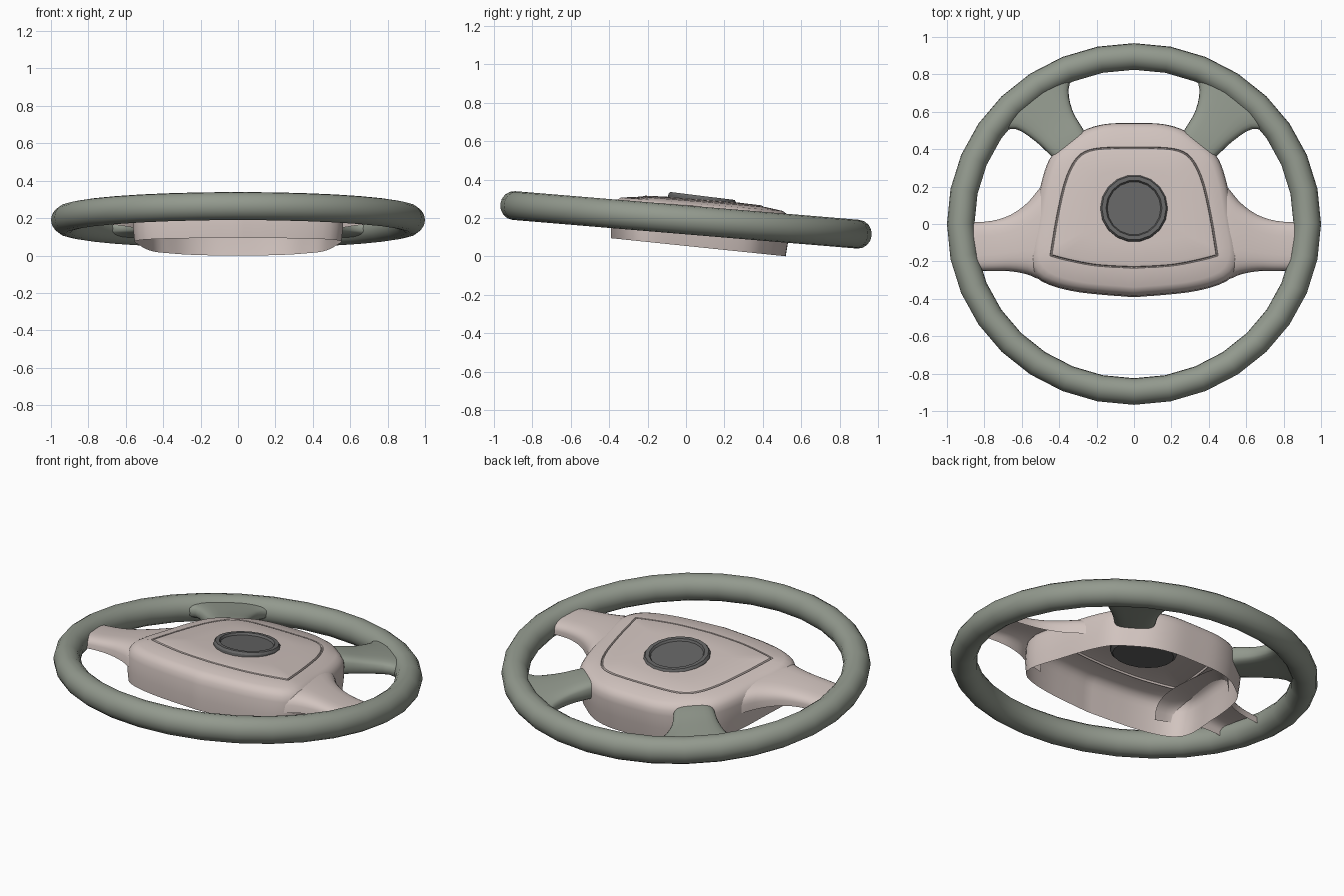
import bpy, bmesh
from math import sin, cos, pi, atan2, hypot
from mathutils import Matrix

if "Cube" in bpy.data.objects:
    bpy.data.objects.remove(bpy.data.objects["Cube"])

# whole wheel leans gently towards the back
TILT = Matrix.Translation((0, 0, 0.19)) @ Matrix.Rotation(-0.083, 4, 'X')


def material(name, rgb):
    m = bpy.data.materials.new(name)
    m.diffuse_color = (*rgb, 1)
    m.use_nodes = True
    m.node_tree.nodes["Principled BSDF"].inputs["Base Color"].default_value = m.diffuse_color
    return m


GREEN = material("grey_green", (0.29, 0.32, 0.27))
PINK = material("pale_pink", (0.64, 0.55, 0.52))
DARK = material("dark_grey", (0.13, 0.13, 0.13))


def loft(name, rings, mat, closed=True, loop=False, cap_start=False, cap_end=False, xf=None, angle=0.7):
    """Skin a list of equal-length rings and place the result in the tilted frame."""
    bm = bmesh.new()
    vs = [[bm.verts.new(p) for p in r] for r in rings]
    n, k = len(rings[0]), len(rings)
    for i in range(k if loop else k - 1):
        a, b = vs[i], vs[(i + 1) % k]
        for j in range(n if closed else n - 1):
            q = (j + 1) % n
            bm.faces.new((a[j], a[q], b[q], b[j]))
    if cap_start:
        bm.faces.new(vs[0][::-1])
    if cap_end:
        bm.faces.new(vs[-1])
    bmesh.ops.recalc_face_normals(bm, faces=bm.faces)
    bm.transform(TILT @ (xf or Matrix()))
    me = bpy.data.meshes.new(name)
    bm.to_mesh(me)
    bm.free()
    ob = bpy.data.objects.new(name, me)
    me.materials.append(mat)
    bpy.context.collection.objects.link(ob)
    bpy.ops.object.select_all(action='DESELECT')
    ob.select_set(True)
    bpy.context.view_layer.objects.active = ob
    bpy.ops.object.shade_smooth_by_angle(angle=angle)
    return ob


def catmull(pts, steps=8):
    out = []
    for i in range(len(pts) - 1):
        p0, p1, p2 = pts[max(i - 1, 0)], pts[i], pts[i + 1]
        p3 = pts[min(i + 2, len(pts) - 1)]
        for s in range(steps):
            t = s / steps
            out.append(tuple(0.5 * (2 * b + (c - a) * t + (2 * a - 5 * b + 4 * c - d) * t * t
                                    + (3 * b - a - 3 * c + d) * t ** 3)
                             for a, b, c, d in zip(p0, p1, p2, p3)))
    return out + [tuple(pts[-1])]


CY = 0.08   # centre of the hub outlines


def radius_fn(half):
    """Radius around the hub centre as a function of angle from +y, mirrored in x."""
    pol = [(atan2(x, y - CY), hypot(x, y - CY)) for x, y in catmull(half)]

    def f(a):
        for (a0, r0), (a1, r1) in zip(pol, pol[1:]):
            if a <= a1:
                return r0 + (r1 - r0) * max(0, a - a0) / max(a1 - a0, 1e-6)
        return pol[-1][1]
    return f


# rim
R, r = 0.9265, 0.0735
rim = [[((R + r * cos(b)) * cos(a), 0.97 * (R + r * cos(b)) * sin(a), 0.075 * sin(b))
        for b in (2 * pi * j / 16 for j in range(16))]
       for a in (2 * pi * i / 32 for i in range(32))]
loft("rim", rim, GREEN, loop=True)

# hub shell, open underneath, with grooved centre panel
body = radius_fn([(0, .54), (.15, .535), (.27, .5), (.37, .43), (.45, .35), (.50, .2), (.535, 0),
                  (.56, -.15), (.55, -.24), (.48, -.31), (.3, -.36), (0, -.388)])
panel = radius_fn([(0, .4), (.18, .395), (.27, .37), (.325, .31), (.37, .2), (.41, .02), (.435, -.13),
                   (.443, -.172), (.425, -.18), (.35, -.2), (.2, -.228), (0, -.24)])
N = 96


def ring(fn, scale, w, slope=0.0):
    out = []
    for i in range(N):
        a = 2 * pi * i / N
        d = fn(min(a, 2 * pi - a)) * scale
        y = CY + d * cos(a)
        out.append((d * sin(a), y, w + slope * y))
    return out


hub = [ring(body, .985, -.135, -.02), ring(body, 1, -.06), ring(body, 1, .02), ring(body, .99, .05),
       ring(body, .96, .073), ring(body, .91, .088), ring(panel, 1.04, .1), ring(panel, 1.018, .101),
       ring(panel, 1.01, .092), ring(panel, 1.0, .092), ring(panel, .99, .103),
       ring(panel, .94, .108), ring(panel, .6, .112), ring(panel, .3, .112)]
loft("hub_cover", hub, PINK, cap_end=True, angle=0.6)

# lower side arms: arched shells reaching the rim
ARM = [(.40, .40, -.30, .31, .084, -.06), (.50, .50, -.295, .20, .08, -.04),
       (.57, .57, -.268, .115, .073, -.03), (.66, .66, -.252, .05, .06, -.022),
       (.75, .76, -.25, .018, .048, -.02), (.83, .87, -.25, .01, .04, -.025)]
for side, s in (("left", -1), ("right", 1)):
    rings = []
    for x0, x1, lo, hi, top, bot in catmull(ARM, 3):
        sec = []
        for j in range(17):
            t = pi * j / 16
            c = cos(t)
            u = 0.5 - 0.5 * (abs(c) ** 0.6) * (1 if c > 0 else -1)
            sec.append((s * (x0 + (x1 - x0) * u), lo + (hi - lo) * u,
                        bot + (top - bot) * max(0, sin(t)) ** 0.6))
        rings.append(sec)
    loft("arm_" + side, rings, PINK, closed=False)

# upper spokes flaring into the rim: inner edge, outer edge, bow, top, bottom
SPOKE = [(.25, .47, .41, .33, 0, .072, -.04), (.28, .52, .455, .375, 0, .07, -.04),
         (.33, .61, .53, .445, .005, .058, -.04), (.35, .72, .635, .51, .03, .05, -.04),
         (.32, .81, .73, .48, .05, .045, -.045), (.28, .865, .80, .43, .075, .035, -.035)]
for side, s in (("left", -1), ("right", 1)):
    rings = []
    for ax, ay, bx, by, bow, top, bot in catmull(SPOKE, 3):
        sec = []
        for j in range(24):
            t = 2 * pi * j / 24
            c, q = cos(t), sin(t)
            u = 0.5 + 0.5 * abs(c) ** 0.6 * (1 if c > 0 else -1)
            h = abs(q) ** 0.6 * (1 if q > 0 else -1)
            k = bow * 4 * u * (1 - u)
            sec.append((s * (ax + (bx - ax) * u + .64 * k), ay + (by - ay) * u + .77 * k,
                        (top + bot) / 2 + (top - bot) / 2 * h))
        rings.append(sec)
    loft("spoke_" + side, rings, GREEN, cap_start=True, cap_end=True)

# centre badge: dished disc set through the cover
PROFILE = [(.165, -.075), (.18, -.06), (.18, -.012), (.172, 0), (.15, 0), (.143, -.012)]
disc = [[(d * cos(a), d * sin(a), w) for a in (2 * pi * i / 18 for i in range(18))] for d, w in PROFILE]
loft("centre_disc", disc, DARK, cap_start=True, cap_end=True, angle=0.5,
     xf=Matrix.Translation((0, 0.075, 0.131)) @ Matrix.Rotation(-0.04, 4, 'X'))
